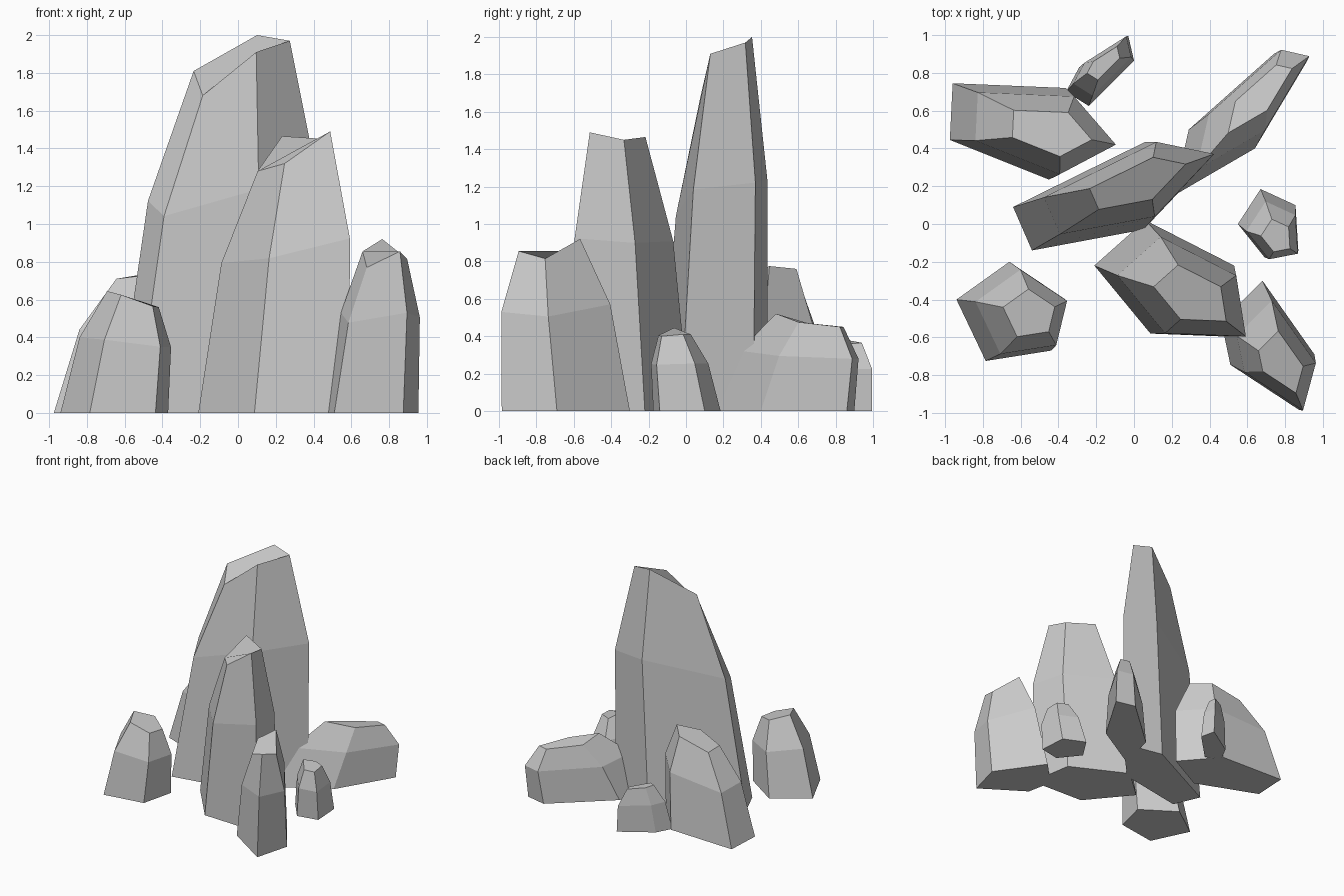
import bpy, bmesh
from mathutils import Vector

if "Cube" in bpy.data.objects:
    bpy.data.objects.remove(bpy.data.objects["Cube"])

RINGS = ((1.0, 0.0), (0.85, 0.62), (0.48, 1.0))  # (width scale, share of height and lean)


def rock(name, base, lean, heights):
    """Leaning faceted shard: base outline, tapered waist ring, uneven cap."""
    bm = bmesh.new()
    n = len(base)
    pts = [Vector(p) for p in base]
    centre = sum(pts, Vector((0, 0))) / n
    lean = Vector(lean)
    rings = []
    for scale, t in RINGS:
        ring = []
        for p, h in zip(pts, heights):
            q = centre + (p - centre) * scale + lean * t
            ring.append(bm.verts.new((q.x, q.y, h * t)))
        rings.append(ring)
    for low, high in zip(rings, rings[1:]):
        for i in range(n):
            j = (i + 1) % n
            bm.faces.new((low[i], low[j], high[j], high[i]))
    bm.faces.new(rings[0][::-1])
    bm.faces.new(rings[-1])
    bmesh.ops.recalc_face_normals(bm, faces=bm.faces)
    mesh = bpy.data.meshes.new(name)
    bm.to_mesh(mesh)
    bm.free()
    obj = bpy.data.objects.new(name, mesh)
    bpy.context.collection.objects.link(obj)
    return obj


# Tall central spires
rock("main_spire",
     [(-.64, .09), (-.54, -.14), (.05, -.03), (.42, .36), (.06, .435)],
     (.14, .07), (1.81, 1.68, 1.91, 1.97, 2.0))
rock("second_spire",
     [(.06, .02), (-.21, -.22), (.087, -.58), (.59, -.60), (.53, -.22)],
     (.095, -.06), (1.465, 1.28, 1.32, 1.49, 1.45))

# Medium rocks around them
rock("back_right_rock",
     [(.21, .15), (.64, .40), (.915, .86), (.74, .90), (.29, .50)],
     (.107, .118), (.52, .475, .45, .45, .47))
rock("back_left_rock",
     [(-.96, .745), (-.975, .445), (-.45, .235), (-.10, .42), (-.36, .72)],
     (.12, -.022), (.70, .71, .74, .775, .76))
rock("front_left_rock",
     [(-.94, -.40), (-.785, -.725), (-.437, -.67), (-.37, -.395), (-.66, -.20)],
     (.09, 0), (.645, .625, .565, .56, .60))
rock("front_right_rock",
     [(.68, -.30), (.955, -.69), (.875, -.985), (.51, -.745), (.463, -.52)],
     (.075, -.085), (.92, .815, .855, .77, .855))

# Small rocks
rock("small_right_rock",
     [(.67, .185), (.855, .10), (.87, -.14), (.69, -.175), (.55, 0)],
     (.03, -.06), (.41, .41, .40, .405, .445))
rock("small_back_rock",
     [(-.03, .995), (0, .865), (-.24, .625), (-.36, .70), (-.29, .83)],
     (.02, .045), (.365, .36, .38, .39, .38))
